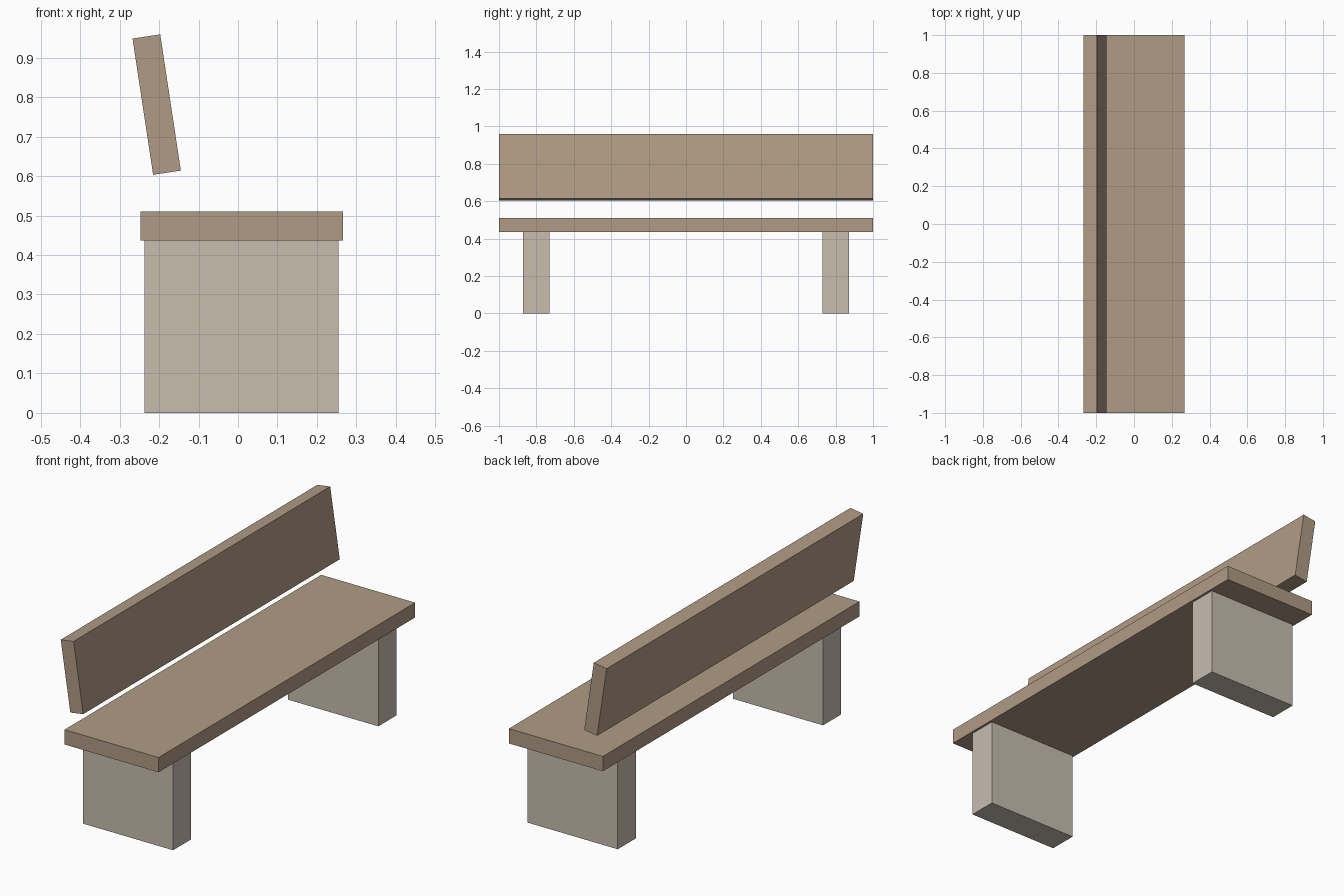
import bpy
import math

default_cube = bpy.data.objects.get("Cube")
if default_cube:
    bpy.data.objects.remove(default_cube, do_unlink=True)


def make_material(name, rgb):
    mat = bpy.data.materials.new(name)
    mat.use_nodes = True
    mat.diffuse_color = (*rgb, 1)
    bsdf = next(n for n in mat.node_tree.nodes if n.type == "BSDF_PRINCIPLED")
    bsdf.inputs["Base Color"].default_value = (*rgb, 1)
    return mat


def add_box(name, center, size, mat, tilt=0.0):
    """Box of the given size, tilted about the y axis."""
    bpy.ops.mesh.primitive_cube_add(size=1, location=center)
    obj = bpy.context.object
    obj.name = name
    obj.scale = size
    bpy.ops.object.transform_apply(location=False, rotation=False, scale=True)
    obj.rotation_euler.y = tilt
    obj.data.materials.append(mat)
    return obj


wood = make_material("weathered wood", (0.44, 0.33, 0.235))
stone = make_material("pale stone", (0.58, 0.51, 0.43))

LENGTH = 2.0
LEG_HEIGHT = 0.437
SEAT_THICKNESS = 0.073

# Seat slab
add_box("seat", (0.01, 0, LEG_HEIGHT + SEAT_THICKNESS / 2),
        (0.513, LENGTH, SEAT_THICKNESS), wood)

# Floating backrest, leaning away from the seat
add_box("backrest", (-0.206, 0, 0.781), (0.071, LENGTH, 0.349), wood,
        tilt=math.radians(-8.6))

# Block legs at both ends
for side, label in ((-1, "front"), (1, "rear")):
    add_box(label + "_leg", (0.009, side * 0.8, LEG_HEIGHT / 2),
            (0.492, 0.141, LEG_HEIGHT), stone)
